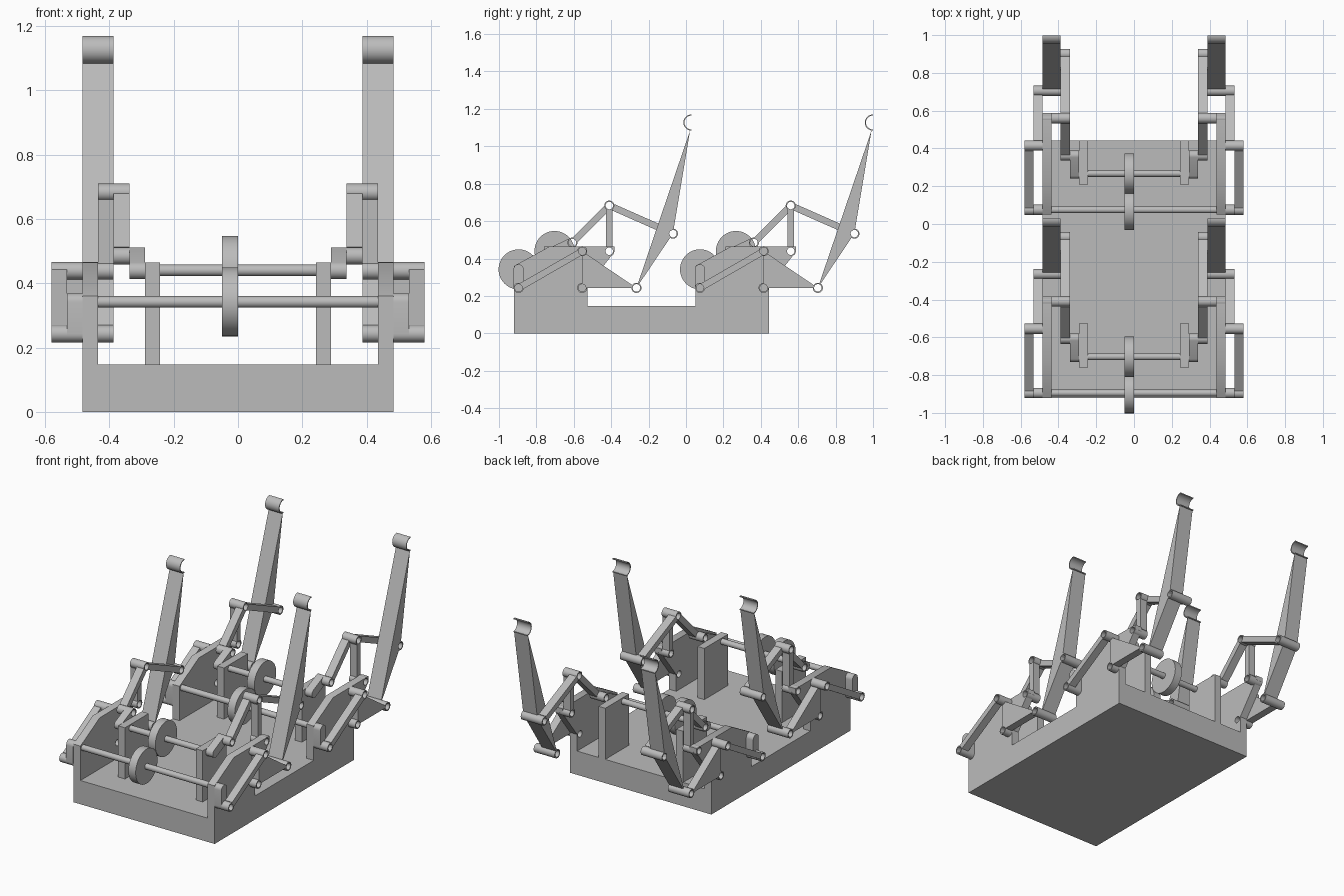
import bpy, bmesh, math
from mathutils import Vector

cube = bpy.data.objects.get("Cube")
if cube:
    bpy.data.objects.remove(cube, do_unlink=True)

grey = bpy.data.materials.new("plain_grey")
grey.use_nodes = True
COLOUR = (0.5, 0.5, 0.5, 1)
grey.diffuse_color = COLOUR
grey.node_tree.nodes["Principled BSDF"].inputs["Base Color"].default_value = COLOUR

PIN, BORE, ROD = 0.027, 0.02, 0.018


def arc(c, r, start=0, sweep=360, n=28):
    steps = n if sweep == 360 else n + 1
    angles = [math.radians(start + sweep * i / n) for i in range(steps)]
    return [Vector((c[0] + r * math.cos(a), c[1] + r * math.sin(a))) for a in angles]


def plate(name, loops, x0, x1):
    """Extrude a side profile (outline plus hole loops, in y and z) from x0 to x1."""
    bm = bmesh.new()
    for loop in loops:
        vs = [bm.verts.new((x0, p[0], p[1])) for p in loop]
        for a, b in zip(vs, vs[1:] + vs[:1]):
            bm.edges.new((a, b))
    bmesh.ops.triangle_fill(bm, edges=bm.edges[:], use_beauty=True)
    out = bmesh.ops.extrude_face_region(bm, geom=bm.faces[:], use_keep_orig=True)
    moved = [g for g in out["geom"] if isinstance(g, bmesh.types.BMVert)]
    bmesh.ops.translate(bm, verts=moved, vec=(x1 - x0, 0, 0))
    bmesh.ops.recalc_face_normals(bm, faces=bm.faces[:])
    for f in bm.faces:
        f.smooth = True
    mesh = bpy.data.meshes.new(name)
    bm.to_mesh(mesh)
    bm.free()
    mesh.set_sharp_from_angle(angle=math.radians(30))
    mesh.materials.append(grey)
    ob = bpy.data.objects.new(name, mesh)
    bpy.context.collection.objects.link(ob)
    return ob


def rect(y0, y1, z0, z1):
    return [(y0, z0), (y1, z0), (y1, z1), (y0, z1)]


def bar(a, b, width=0.036):
    """Straight bar that stops inside the sleeves at both ends."""
    d = (b - a).normalized()
    n = Vector((-d.y, d.x)) * width / 2
    a, b = a + d * 0.022, b - d * 0.022
    return [a - n, b - n, b + n, a + n]


def capsule(a, b, r):
    d = b - a
    ang = math.degrees(math.atan2(d.y, d.x))
    return arc(b, r, ang - 90, 180, 14) + arc(a, r, ang + 90, 180, 14)


def notched(points, pinned):
    """Polygon whose pinned corners are scooped out around their sleeves."""
    out = []
    for i, p in enumerate(points):
        if i not in pinned:
            out.append(p)
            continue
        d1 = (points[i - 1] - p).normalized()
        d2 = (points[(i + 1) % len(points)] - p).normalized()
        out += [p + d * 0.024 for d in (d1, (d1 + d2).normalized(), d2)]
    return out


# Joint positions of one leg linkage, in y and z
main_axle = Vector((-0.895, 0.342))
main_pin = Vector((-0.895, 0.243))
upper_axle = Vector((-0.703, 0.44))
upper_pin = Vector((-0.607, 0.485))
rocker_top = Vector((-0.555, 0.439))
rocker_pivot = Vector((-0.555, 0.243))
foot_pivot = Vector((-0.265, 0.243))
knee = Vector((-0.07, 0.533))
elbow = Vector((-0.41, 0.683))
wall_pivot = Vector((-0.41, 0.439))
tip = Vector((0.022, 1.085))
hook_centre = Vector((0.029, 1.127))

wall = [(-0.92, 0.14), (-0.92, 0.36), (-0.73, 0.464), (-0.383, 0.464),
        (-0.383, 0.435), (-0.527, 0.25), (-0.527, 0.14)]

# Lanes across the width, from the inside outwards
POST, L1, L2, L3, L4, L5, L6 = 0.243, 0.29, 0.338, 0.388, 0.436, 0.484, 0.532
L7 = 0.58

# Profile and lane of every repeated part
parts = {
    "side_wall": ([wall, arc(wall_pivot, BORE), arc(rocker_pivot, BORE)], L4, L5),
    "inner_post": ([rect(-0.76, -0.527, 0.14, 0.464)], POST, L1),
    "main_crank": ([capsule(main_axle, main_pin, PIN), arc(main_pin, BORE)], L5, L6),
    "upper_crank": ([capsule(upper_axle, upper_pin, PIN), arc(upper_pin, BORE)], L1, L2),
    "drive_rod": ([bar(main_pin, rocker_top)], L6, L7),
    "rocker": ([notched([rocker_top, rocker_pivot, foot_pivot], {0, 1, 2})], L5, L6),
    "lift_rod": ([bar(upper_pin, elbow)], L2, L3),
    "knee_rod": ([bar(elbow, knee)], L2, L3),
    "support_link": ([bar(wall_pivot, elbow)], L3, L4),
    "leg": ([notched([foot_pivot, knee, tip], {0, 1})], L3, L5),
    "hook": ([arc(hook_centre, 0.043, 90, 180) + arc(hook_centre, 0.037, 270, -180)], L3, L5),
}
sleeves = {
    "main_pin": (main_pin, L5, L7), "upper_pin": (upper_pin, L1, L3),
    "rocker_top": (rocker_top, L5, L7), "rocker_pivot": (rocker_pivot, L4, L6),
    "foot_pivot": (foot_pivot, L3, L6), "knee": (knee, L2, L5),
    "elbow": (elbow, L2, L4), "wall_pivot": (wall_pivot, L3, L5),
}
for key, (c, x0, x1) in sleeves.items():
    parts[key + "_sleeve"] = ([arc(c, PIN), arc(c, BORE)], x0, x1)

# Base slab
plate("base", [rect(-0.92, 0.443, 0, 0.147)], -L5, L5)

for end, shift in (("front", 0), ("rear", 0.97)):
    # Linkages on both sides
    for side, s in (("left", 1), ("right", -1)):
        for key, (loops, x0, x1) in parts.items():
            ob = plate(f"{end}_{side}_{key}", loops, s * x0, s * x1)
            ob.location.y = shift
    # Axles with drive discs
    for key, c, half in (("main", main_axle, L6), ("upper", upper_axle, L2)):
        plate(f"{end}_{key}_axle", [arc(c, ROD)], -half, half).location.y = shift
        plate(f"{end}_{key}_disc", [arc(c, 0.107, n=48)], -0.05, 0).location.y = shift
